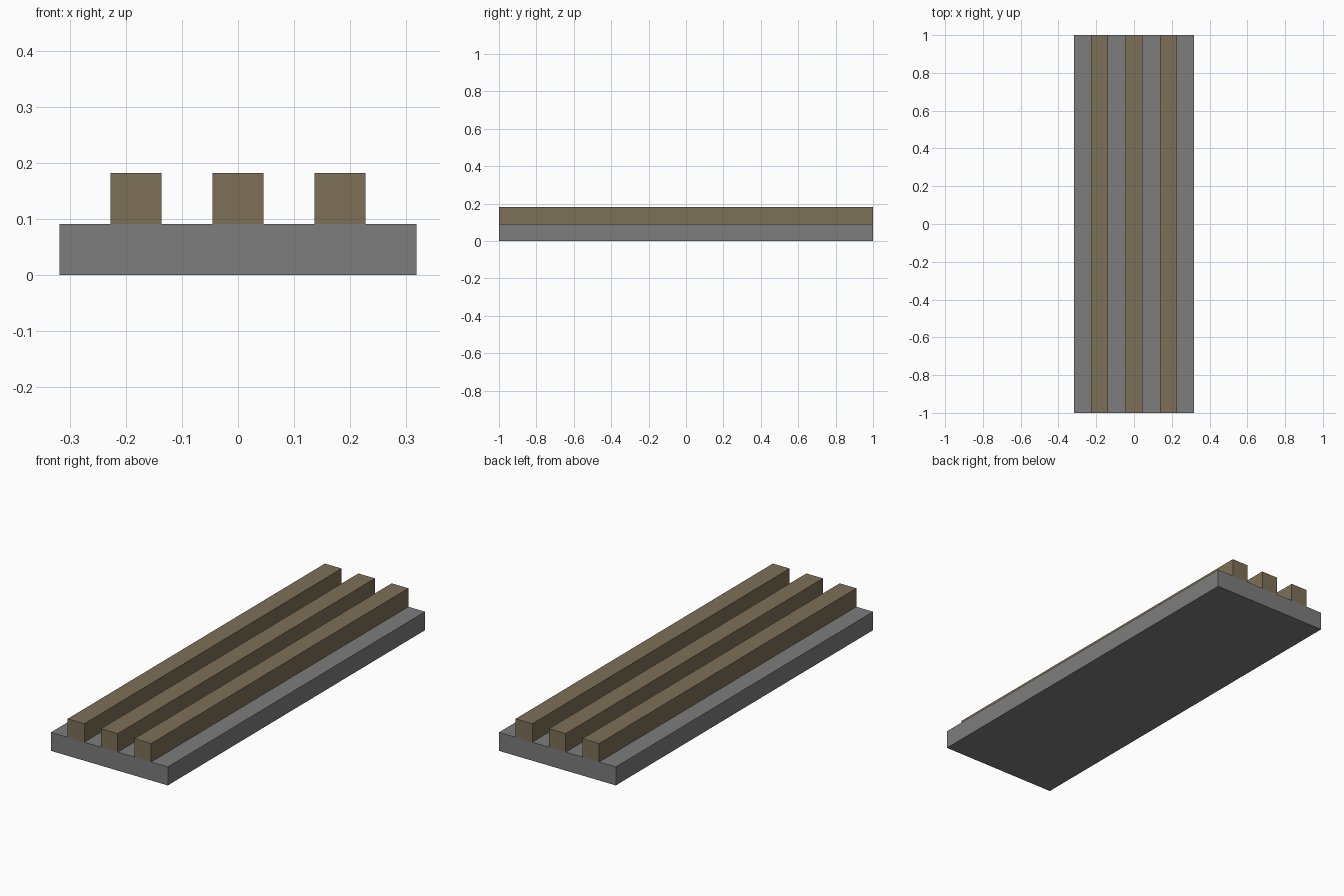
import bpy

old = bpy.data.objects.get("Cube")
if old:
    bpy.data.objects.remove(old, do_unlink=True)

UNIT = 2 / 22          # thickness of the slab and of each rail
LENGTH = 2.0


def material(name, rgb):
    mat = bpy.data.materials.new(name)
    mat.use_nodes = True
    mat.diffuse_color = (*rgb, 1)
    mat.node_tree.nodes["Principled BSDF"].inputs["Base Color"].default_value = (*rgb, 1)
    return mat


def box(name, x, width, bottom, height, mat):
    bpy.ops.mesh.primitive_cube_add(size=1, location=(x, 0, bottom + height / 2))
    obj = bpy.context.object
    obj.name = name
    obj.scale = (width, LENGTH, height)
    bpy.ops.object.transform_apply(location=False, rotation=False, scale=True)
    obj.data.materials.append(mat)
    return obj


grey = material("stone grey", (0.21, 0.205, 0.21))
brown = material("wood brown", (0.205, 0.16, 0.095))

# Flat slab
box("base_slab", 0, 7 * UNIT, 0, UNIT, grey)

# Three parallel rails resting on the slab
for name, side in (("right_rail", -1), ("middle_rail", 0), ("left_rail", 1)):
    box(name, side * 2 * UNIT, UNIT, UNIT, UNIT, brown)
